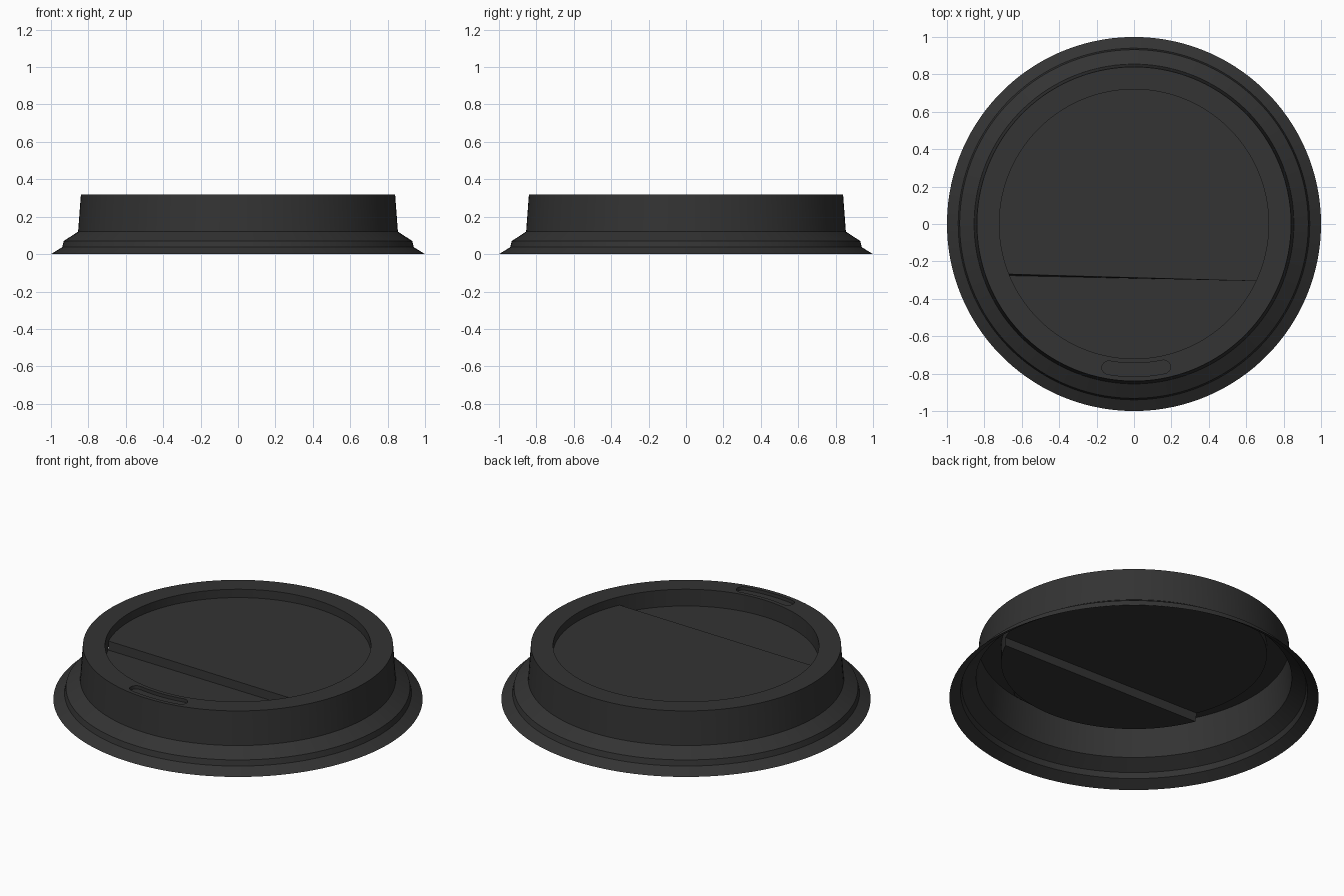
import bpy, bmesh
from math import cos, sin, atan2, pi, sqrt

if "Cube" in bpy.data.objects:
    bpy.data.objects.remove(bpy.data.objects["Cube"])

N = 128
TOP, FLOOR_BACK, FLOOR_FRONT = 0.32, 0.27, 0.22
R_RIM, R_WELL = 0.84, 0.72

black = bpy.data.materials.new("black_plastic")
black.diffuse_color = (0.033, 0.033, 0.033, 1)
black.use_nodes = True
black.node_tree.nodes["Principled BSDF"].inputs["Base Color"].default_value = black.diffuse_color


def finish(bm, name):
    me = bpy.data.meshes.new(name)
    bm.normal_update()
    bm.to_mesh(me)
    bm.free()
    ob = bpy.data.objects.new(name, me)
    me.materials.append(black)
    bpy.context.collection.objects.link(ob)
    return ob


def arc(bm, r, z, angles):
    return [bm.verts.new((r * cos(a), r * sin(a), z)) for a in angles]


def strip(bm, low, high, closed=True):
    n = len(low)
    for i in range(n if closed else n - 1):
        j = (i + 1) % n
        bm.faces.new((low[i], low[j], high[j], high[i]))


def span(a, b, n):
    return [a + (b - a) * i / n for i in range(n + 1)]


# where the slightly slanted floor step meets the well wall
a_right = atan2(-0.305, 0.652)
a_left = atan2(-0.268, -0.668) + 2 * pi
back = span(a_right, a_left, 80)
front = span(a_left, a_right + 2 * pi, 48)
circle = back[:-1] + front[:-1]

# flared skirt and side wall
bm = bmesh.new()
profile = [(1.0, 0), (0.94, 0.037), (0.932, 0.07), (0.855, 0.12), (R_RIM, TOP)]
rings = [arc(bm, r, z, circle) for r, z in profile]
for lo, hi in zip(rings, rings[1:]):
    strip(bm, lo, hi)
skirt = finish(bm, "lid_skirt")


# outline of the curved sip slot, bent along the rim
def slot_outline():
    rc, h, half, mid = 0.78, 0.036, 0.19, -pi / 2 + 0.015
    pts = [((rc + h), mid + a) for a in span(-half, half, 12)]
    pts = [(r * cos(a), r * sin(a)) for r, a in pts]
    for end, start in ((mid + half, 0), (mid - half, pi)):
        for t in span(0, pi, 10)[1:-1]:
            r, a = rc + h * cos(start + t), end + h * sin(start + t) / rc
            pts.append((r * cos(a), r * sin(a)))
        if start == 0:
            pts += [((rc - h) * cos(mid + a), (rc - h) * sin(mid + a))
                    for a in span(half, -half, 12)]
    return pts


# flat rim with the slot left open
bm = bmesh.new()
loops = [arc(bm, R_RIM, TOP, circle), arc(bm, R_WELL, TOP, circle),
         [bm.verts.new((x, y, TOP)) for x, y in slot_outline()]]
edges = [bm.edges.new((l[i], l[(i + 1) % len(l)])) for l in loops for i in range(len(l))]
bmesh.ops.triangle_fill(bm, use_beauty=True, use_dissolve=False, edges=edges, normal=(0, 0, 1))
bm.normal_update()
bmesh.ops.reverse_faces(bm, faces=[f for f in bm.faces if f.normal.z < 0])
rim = finish(bm, "rim_top")

# shallow sip recess
bm = bmesh.new()
upper = [bm.verts.new((x, y, TOP)) for x, y in slot_outline()]
lower = [bm.verts.new((x, y, TOP - 0.02)) for x, y in slot_outline()]
strip(bm, upper, lower)
bm.faces.new(lower)
recess = finish(bm, "sip_recess")

# sunken well: wall, high back floor, low front floor, step between
bm = bmesh.new()
floors = []
for angles, z in ((back, FLOOR_BACK), (front, FLOOR_FRONT)):
    hi, lo = arc(bm, R_WELL, TOP, angles), arc(bm, R_WELL, z, angles)
    strip(bm, hi, lo, closed=False)
    floors.append(lo)
hi, lo = floors
# lower edge of the step leans forward at the left end
lo[0].co.y = -0.276
lo[0].co.x = -sqrt(R_WELL ** 2 - 0.276 ** 2)
bm.faces.new(hi)
bm.faces.new(lo)
bm.faces.new((lo[0], lo[-1], hi[0], hi[-1]))
well = finish(bm, "sunken_well")

# smooth walls, sharp rims
for ob in (skirt, rim, recess, well):
    ob.select_set(True)
bpy.context.view_layer.objects.active = skirt
bpy.ops.object.shade_smooth_by_angle(angle=0.35)
